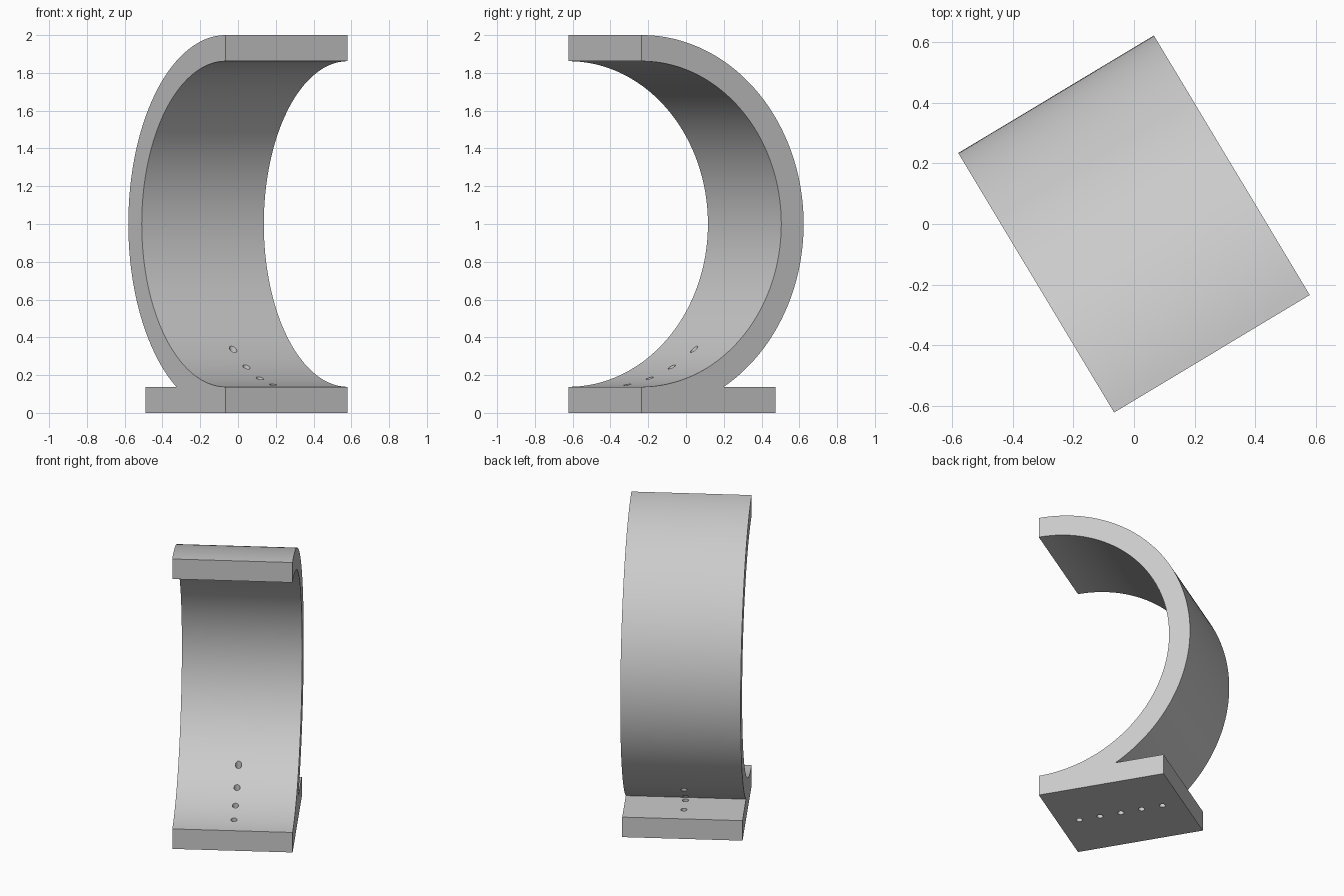
import bpy, bmesh
from math import sin, cos, pi, radians
from mathutils import Matrix

cube = bpy.data.objects.get("Cube")
if cube:
    bpy.data.objects.remove(cube, do_unlink=True)

WIDTH, OUTER, INNER = 0.754, 1.0, 0.862
PLATE_LENGTH, PLATE_HEIGHT = 0.825, 0.138
HOLES, HOLE_RADIUS, HOLE_TOP = 5, 0.02, 0.4
SEGMENTS = 96
TURN = radians(31)

gray = bpy.data.materials.new("plain_gray")
gray.use_nodes = True
color = (0.6, 0.6, 0.6, 1)
gray.diffuse_color = color
gray.node_tree.nodes["Principled BSDF"].inputs["Base Color"].default_value = color


def add_object(name, bm):
    """Turn a bmesh into an object with the shared material."""
    bmesh.ops.recalc_face_normals(bm, faces=bm.faces[:])
    mesh = bpy.data.meshes.new(name)
    bm.to_mesh(mesh)
    bm.free()
    mesh.materials.append(gray)
    obj = bpy.data.objects.new(name, mesh)
    bpy.context.collection.objects.link(obj)
    return obj


def extrude_profile(name, points):
    """Extrude a (depth, height) outline across the full width."""
    bm = bmesh.new()
    face = bm.faces.new([bm.verts.new((-WIDTH / 2, y - 0.5, z)) for y, z in points])
    new = bmesh.ops.extrude_face_region(bm, geom=[face])["geom"]
    bmesh.ops.translate(bm, vec=(WIDTH, 0, 0),
                        verts=[v for v in new if isinstance(v, bmesh.types.BMVert)])
    return add_object(name, bm)


def boolean(target, tool, operation):
    """Apply a boolean and discard the tool."""
    tool.hide_render = True
    mod = target.modifiers.new(operation.lower(), 'BOOLEAN')
    mod.object, mod.operation, mod.solver = tool, operation, 'EXACT'
    bpy.context.view_layer.objects.active = target
    bpy.ops.object.modifier_apply(modifier=mod.name)
    bpy.data.objects.remove(tool, do_unlink=True)


def arc(radius):
    angles = [pi * i / SEGMENTS for i in range(SEGMENTS + 1)]
    return [(radius * sin(a), 1 - radius * cos(a)) for a in angles]


# Half-ring band and the flat plate under it
band = extrude_profile("curved_band_with_base", arc(OUTER) + arc(INNER)[::-1])
plate = extrude_profile("base_plate", [(0, 0), (PLATE_LENGTH, 0),
                                       (PLATE_LENGTH, PLATE_HEIGHT), (0, PLATE_HEIGHT)])
boolean(band, plate, 'UNION')

# Row of vertical screw holes along the plate
bm = bmesh.new()
for i in range(HOLES):
    y = PLATE_LENGTH * (i + 1) / (HOLES + 1) - 0.5
    bmesh.ops.create_cone(bm, cap_ends=True, segments=24, radius1=HOLE_RADIUS,
                          radius2=HOLE_RADIUS, depth=HOLE_TOP * 2,
                          matrix=Matrix.Translation((0, y, 0)))
boolean(band, add_object("hole_cutters", bm), 'DIFFERENCE')

# Turn into place and smooth the curved faces
band.data.transform(Matrix.Rotation(TURN, 4, 'Z'))
bpy.ops.object.select_all(action='DESELECT')
band.select_set(True)
bpy.context.view_layer.objects.active = band
bpy.ops.object.shade_smooth_by_angle(angle=radians(25))
